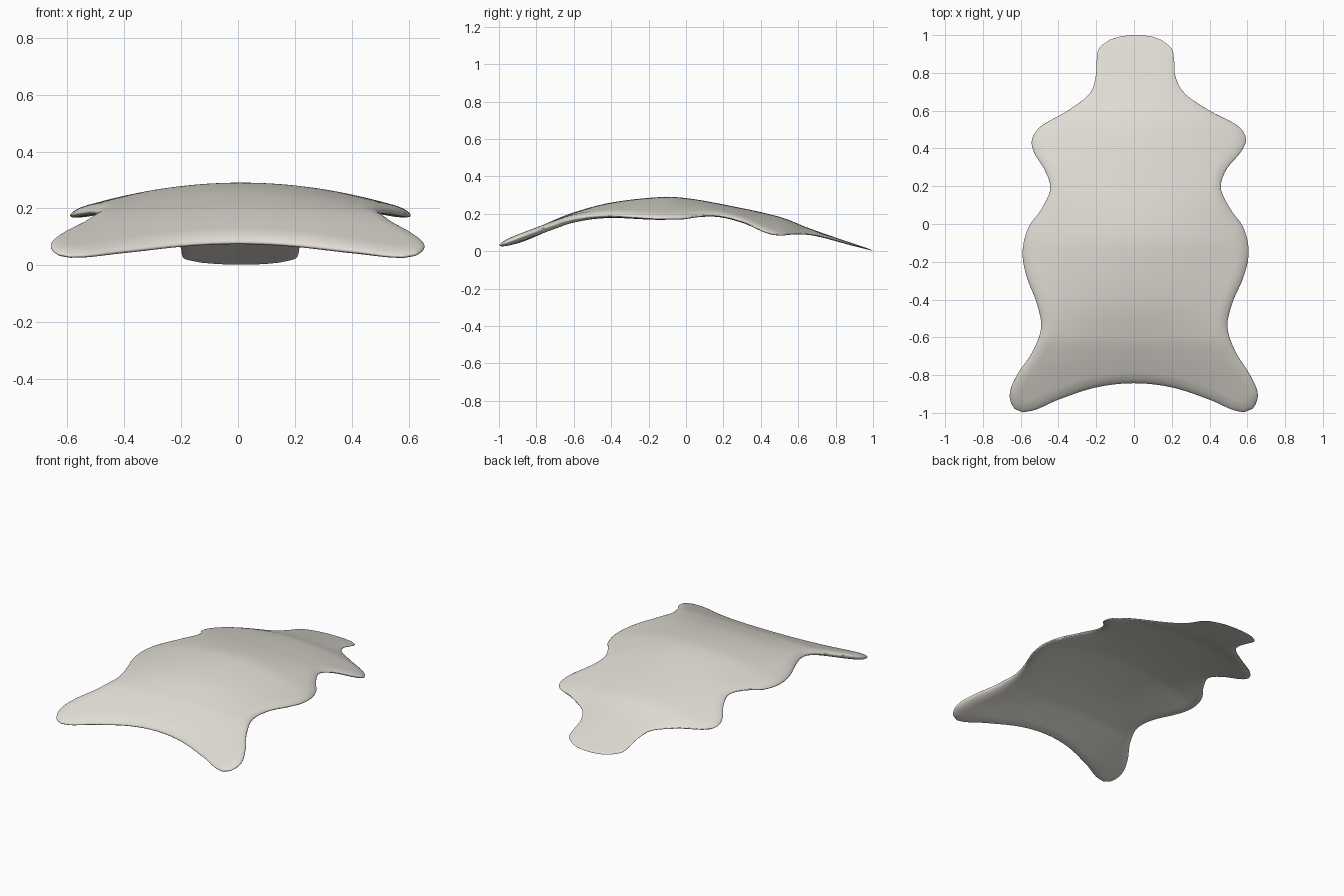
import bpy, bmesh, math
from mathutils import Vector, kdtree

if "Cube" in bpy.data.objects:
    bpy.data.objects.remove(bpy.data.objects["Cube"])


def spline(pts, s):
    """Smooth curve through (key, value, ...) points, evaluated at key s."""
    n = len(pts)
    i = 0
    while i < n - 2 and s > pts[i + 1][0]:
        i += 1
    a, b = pts[i], pts[i + 1]
    p, q = pts[max(i - 1, 0)], pts[min(i + 2, n - 1)]
    h = b[0] - a[0]
    t = min(max((s - a[0]) / h, 0), 1)
    out = []
    for k in range(1, len(a)):
        ma = (b[k] - p[k]) / (b[0] - p[0]) * h
        mb = (q[k] - a[k]) / (q[0] - a[0]) * h
        out.append((2*t**3 - 3*t*t + 1) * a[k] + (t**3 - 2*t*t + t) * ma
                   + (3*t*t - 2*t**3) * b[k] + (t**3 - t*t) * mb)
    return out


# side outline: y, left x, right x
SIDES = [(-0.997, -0.59, 0.58), (-0.975, -0.635, 0.63), (-0.90, -0.658, 0.655),
         (-0.80, -0.62, 0.615), (-0.68, -0.54, 0.54), (-0.55, -0.492, 0.495),
         (-0.42, -0.515, 0.52), (-0.28, -0.568, 0.58), (-0.15, -0.59, 0.607),
         (-0.02, -0.56, 0.58), (0.08, -0.49, 0.51), (0.19, -0.443, 0.46),
         (0.29, -0.475, 0.49), (0.38, -0.53, 0.565), (0.45, -0.54, 0.593),
         (0.52, -0.49, 0.55), (0.60, -0.35, 0.40), (0.69, -0.235, 0.27),
         (0.78, -0.203, 0.22), (0.87, -0.197, 0.212), (0.93, -0.185, 0.198),
         (0.975, -0.13, 0.145)]
# scooped front edge and rounded back edge: x, y
FRONT = [(-0.59, -0.997), (-0.52, -0.983), (-0.4, -0.93), (-0.2, -0.865), (0, -0.843),
         (0.2, -0.865), (0.4, -0.93), (0.52, -0.983), (0.58, -0.997)]
BACK = [(-0.13, 0.975), (-0.07, 0.993), (0.01, 1.0), (0.09, 0.993), (0.145, 0.975)]
# spine: y, top height, sideways droop, half thickness
SPINE = [(-1.0, 0.040, -0.02, 0.016), (-0.9, 0.078, -0.03, 0.021), (-0.8, 0.124, -0.01, 0.022),
         (-0.7, 0.169, 0.02, 0.022), (-0.6, 0.208, 0.06, 0.021), (-0.4, 0.26, 0.18, 0.02),
         (-0.13, 0.29, 0.27, 0.018), (0.0, 0.284, 0.28, 0.018), (0.2, 0.25, 0.23, 0.016),
         (0.5, 0.184, 0.26, 0.014), (0.65, 0.126, 0.25, 0.011), (0.8, 0.073, 0.12, 0.008),
         (1.0, 0.006, 0.03, 0.003)]
RIM = 0.06
Y0, Y1 = SIDES[0][0], SIDES[-1][0]


def plan(u, v):
    """Plan position inside the outline, u across and v along."""
    y = Y0 + (Y1 - Y0) * v
    left, right = spline(SIDES, y)
    fx = FRONT[0][0] + (FRONT[-1][0] - FRONT[0][0]) * u
    bx = BACK[0][0] + (BACK[-1][0] - BACK[0][0]) * u
    return (left + (right - left) * u,
            y + (1 - v) * (spline(FRONT, fx)[0] - Y0) + v * (spline(BACK, bx)[0] - Y1))


def ease(t):
    return 0.5 - 0.5 * math.cos(math.pi * t)


# dense outline samples, for distance to the edge
N = 800
edge = kdtree.KDTree(4 * (N + 1))
for i in range(N + 1):
    t = ease(i / N)
    for j, uv in enumerate(((0, t), (1, t), (t, 0), (t, 1))):
        edge.insert((*plan(*uv), 0), 4 * i + j)
edge.balance()

# rounded sheet: upper and lower skins meeting at the rim
ROWS, COLS = 130, 84
bm = bmesh.new()
top, bottom = [], []
for r in range(ROWS + 1):
    for c in range(COLS + 1):
        x, y = plan(ease(c / COLS), ease(r / ROWS))
        z, droop, half = spline(SPINE, y)
        z -= half + droop * (x - 0.01) ** 2
        v = bm.verts.new((x, y, z))
        top.append(v)
        if r in (0, ROWS) or c in (0, COLS):
            bottom.append(v)
            continue
        d = min(edge.find((x, y, 0))[2] / RIM, 1)
        h = half * math.sqrt(1 - (1 - d) ** 2)
        v.co.z = z + h
        bottom.append(bm.verts.new((x, y, z - h)))
for r in range(ROWS):
    for c in range(COLS):
        a = r * (COLS + 1) + c
        ids = (a, a + 1, a + COLS + 2, a + COLS + 1)
        bm.faces.new([top[i] for i in ids])
        try:
            bm.faces.new([bottom[i] for i in reversed(ids)])
        except ValueError:
            pass

mesh = bpy.data.meshes.new("draped_hide")
bm.to_mesh(mesh)
bm.free()
hide = bpy.data.objects.new("draped_hide", mesh)
bpy.context.collection.objects.link(hide)

mat = bpy.data.materials.new("warm light grey")
mat.diffuse_color = (0.75, 0.72, 0.66, 1)
mat.use_nodes = True
mat.node_tree.nodes["Principled BSDF"].inputs["Base Color"].default_value = mat.diffuse_color
mesh.materials.append(mat)

bpy.context.view_layer.objects.active = hide
hide.select_set(True)
bpy.ops.object.shade_smooth_by_angle(angle=math.radians(85))
